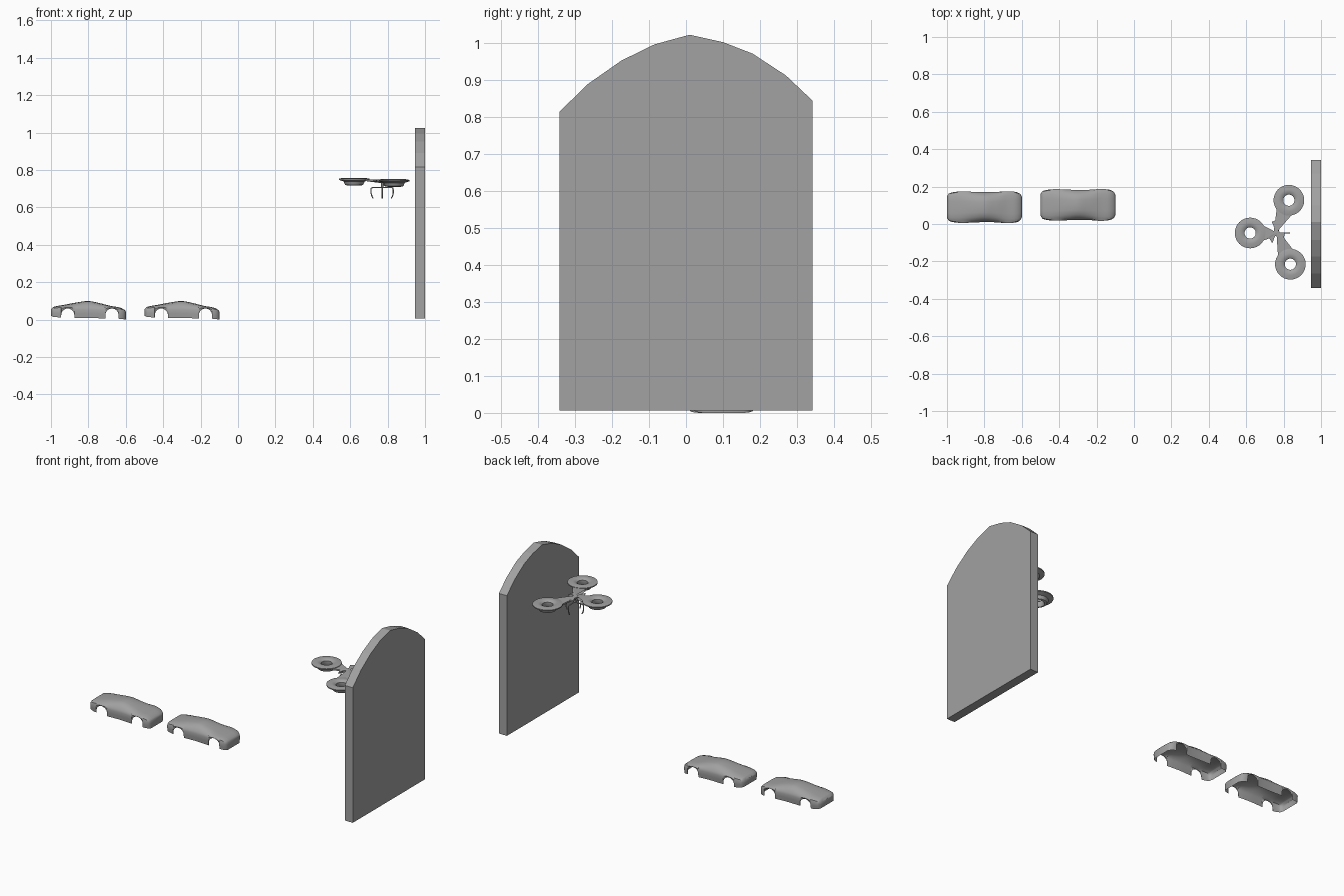
import bpy, bmesh, math
from mathutils import Vector

cube = bpy.data.objects.get("Cube")
if cube:
    bpy.data.objects.remove(cube, do_unlink=True)

grey = bpy.data.materials.new("mid grey")
grey.use_nodes = True
COLOR = (0.36, 0.36, 0.36, 1)
grey.diffuse_color = COLOR
grey.node_tree.nodes["Principled BSDF"].inputs["Base Color"].default_value = COLOR


def finish(bm, name, angle=None, recalc=True):
    if recalc:
        bmesh.ops.recalc_face_normals(bm, faces=bm.faces[:])
    me = bpy.data.meshes.new(name)
    bm.to_mesh(me)
    bm.free()
    me.materials.append(grey)
    ob = bpy.data.objects.new(name, me)
    bpy.context.collection.objects.link(ob)
    if angle:
        bpy.ops.object.select_all(action="DESELECT")
        ob.select_set(True)
        bpy.context.view_layer.objects.active = ob
        bpy.ops.object.shade_smooth_by_angle(angle=math.radians(angle))
    return ob


def prism(name, points, offset):
    """Extrude a closed outline along an offset."""
    bm = bmesh.new()
    face = bm.faces.new([bm.verts.new(p) for p in points])
    ext = bmesh.ops.extrude_face_region(bm, geom=[face])
    bmesh.ops.translate(bm, vec=offset,
                        verts=[v for v in ext["geom"] if isinstance(v, bmesh.types.BMVert)])
    return finish(bm, name)


# Arched wall panel
arch = [(-.342, .815), (-.265, .89), (-.175, .953), (-.085, .997), (.01, 1.023),
        (.1, 1.003), (.18, .972), (.27, .913), (.342, .845)]
outline = [(-.342, .006)] + arch + [(.342, .006)]
prism("arched_panel", [(.947, y, z) for y, z in outline], (.053, 0, 0))

# Car body stations: x, top, half width, shoulder height, sill height, roof width ratio
STATIONS = [(-.2, .056, .058, .05, .02, .8), (-.188, .067, .074, .059, .015, .75),
            (-.13, .079, .084, .066, .01, .68), (-.06, .092, .082, .068, .008, .66),
            (0, .099, .08, .067, .008, .66), (.06, .088, .081, .066, .007, .68),
            (.12, .073, .085, .064, .006, .72), (.17, .064, .081, .057, .004, .75),
            (.192, .053, .07, .047, .001, .8), (.2, .044, .056, .04, 0, .82)]
WHEELS = (-.11, .126)
ARCH_R, ARCH_Z = .035, .024


def station(x):
    """Smoothly interpolated station values at x."""
    n = len(STATIONS)
    i = max(k for k in range(n - 1) if STATIONS[k][0] <= x + 1e-9)
    a, b = STATIONS[i], STATIONS[i + 1]
    p, q = STATIONS[max(i - 1, 0)], STATIONS[min(i + 2, n - 1)]
    h = b[0] - a[0]
    t = (x - a[0]) / h
    out = []
    for k in range(1, 6):
        m0 = (b[k] - p[k]) / (b[0] - p[0]) * h
        m1 = (q[k] - a[k]) / (q[0] - a[0]) * h
        out.append((2*t**3 - 3*t**2 + 1)*a[k] + (t**3 - 2*t*t + t)*m0
                   + (3*t*t - 2*t**3)*b[k] + (t**3 - t*t)*m1)
    return out


def section(x, in_arch):
    top, w, belt, low, roof = station(x)
    for wheel in WHEELS:
        d = abs(x - wheel)
        if in_arch and d <= ARCH_R + 1e-6:
            low = ARCH_Z + math.sqrt(max(ARCH_R**2 - d*d, 0))
    rise = top - belt
    half = [(w * .95, low), (w * .985, low + (belt - low) * .4),
            (w, low + (belt - low) * .75), (w * .95, belt),
            (w * (roof + .95) / 2, belt + rise * .4), (w * roof, belt + rise * .76),
            (w * roof * .55, belt + rise * .95), (0, top)]
    return half + [(-y, z) for y, z in reversed(half[:-1])]


def car(name, cx, cy):
    bm = bmesh.new()
    # Plain stations, plus dense ones over each wheel opening
    xs = {(-.2 + i * .01, False) for i in range(41)} | {(-.188, False), (.195, False)}
    xs = {s for s in xs if all(abs(s[0] - w) > ARCH_R for w in WHEELS)}
    for w in WHEELS:
        xs |= {(w - ARCH_R * math.cos(math.pi * i / 12), True) for i in range(13)}
        xs |= {(w - ARCH_R - 1e-4, False), (w + ARCH_R + 1e-4, False)}
    rings = [[bm.verts.new((cx + x, cy + y, z)) for y, z in section(x, a)]
             for x, a in sorted(xs)]
    # Rounded nose and tail closed by a strip from side to side
    for a, b in zip(rings, rings[1:]):
        for i in range(len(a) - 1):
            bm.faces.new((a[i], b[i], b[i + 1], a[i + 1]))
    for r, s in ((rings[0], 1), (rings[-1], -1)):
        n = len(r)
        for i in range(n // 2 - 1):
            quad = (r[i], r[i + 1], r[n - 2 - i], r[n - 1 - i])
            bm.faces.new(quad[::s])
        m = n // 2
        bm.faces.new((r[m - 1], r[m], r[m + 1])[::s])
    return finish(bm, name, 40)


car("car_body_rear", -.8, .09)
car("car_body_front", -.3, .102)

# Flying spinner: three ring rotors
HUBS = [(.621, -.048, .006), (.828, .127, 0), (.836, -.215, -.001)]
RING = [(.03, .742), (.04, .75), (.058, .752), (.082, .747), (.082, .741),
        (.056, .732), (.048, .714), (.036, .711), (.03, .72)]
SEG = 32
for n, (hx, hy, dz) in enumerate(HUBS):
    bm = bmesh.new()
    loops = []
    for i in range(SEG):
        a = math.tau * i / SEG
        loops.append([bm.verts.new((hx + r * math.cos(a), hy + r * math.sin(a), z + dz))
                      for r, z in RING])
    for i in range(SEG):
        a, b = loops[i], loops[(i + 1) % SEG]
        for j in range(len(RING)):
            k = (j + 1) % len(RING)
            bm.faces.new((a[j], b[j], b[k], a[k]))
    finish(bm, "rotor_ring_%d" % (n + 1), 35)

# Central three-armed plate with waisted sides
mid = sum((Vector(h) for h in HUBS), Vector()) / 3
plate = []
for n, h in enumerate(HUBS):
    h = Vector(h)
    out = Vector((h.x - mid.x, h.y - mid.y, 0)).normalized()
    side = Vector((out.y, -out.x, 0))
    base = Vector((h.x, h.y, .735 + h.z)) - out * .058
    plate += [base - side * .046, base + side * .046]
    nxt = Vector(HUBS[n - 1])
    waist = (h + nxt) / 2
    waist = waist.lerp(mid, .33)
    plate.append(Vector((waist.x, waist.y, .735 + (h.z + nxt.z) / 2)))
bm = bmesh.new()
tops = [bm.verts.new(p + Vector((0, 0, .009))) for p in plate]
lows = [bm.verts.new(p) for p in plate]
peak = bm.verts.new((mid.x, mid.y, .749))
keel = bm.verts.new((mid.x, mid.y, .73))
for i in range(len(plate)):
    j = (i + 1) % len(plate)
    bm.faces.new((tops[i], tops[j], peak))
    bm.faces.new((lows[j], lows[i], keel))
    bm.faces.new((tops[j], tops[i], lows[i], lows[j]))
finish(bm, "spinner_plate")


# Hanging claw: stem and four hooked prongs
def tube(name, points, radius):
    cu = bpy.data.curves.new(name, "CURVE")
    cu.dimensions = "3D"
    cu.bevel_depth = radius
    cu.bevel_resolution = 1
    cu.use_fill_caps = True
    sp = cu.splines.new("POLY")
    sp.points.add(len(points) - 1)
    for p, co in zip(sp.points, points):
        p.co = (*co, 1)
    cu.materials.append(grey)
    ob = bpy.data.objects.new(name, cu)
    bpy.context.collection.objects.link(ob)


CX, CY = .771, -.048
tube("claw_stem", [(CX, CY, .735), (CX, CY, .703)], .007)
PRONG = [(0, .706), (.052, .706), (.059, .702), (.059, .675), (.055, .66), (.048, .648)]
for n in range(4):
    a = math.tau * n / 4
    tube("claw_prong_%d" % (n + 1),
         [(CX + r * math.cos(a), CY + r * math.sin(a), z) for r, z in PRONG], .0035)
